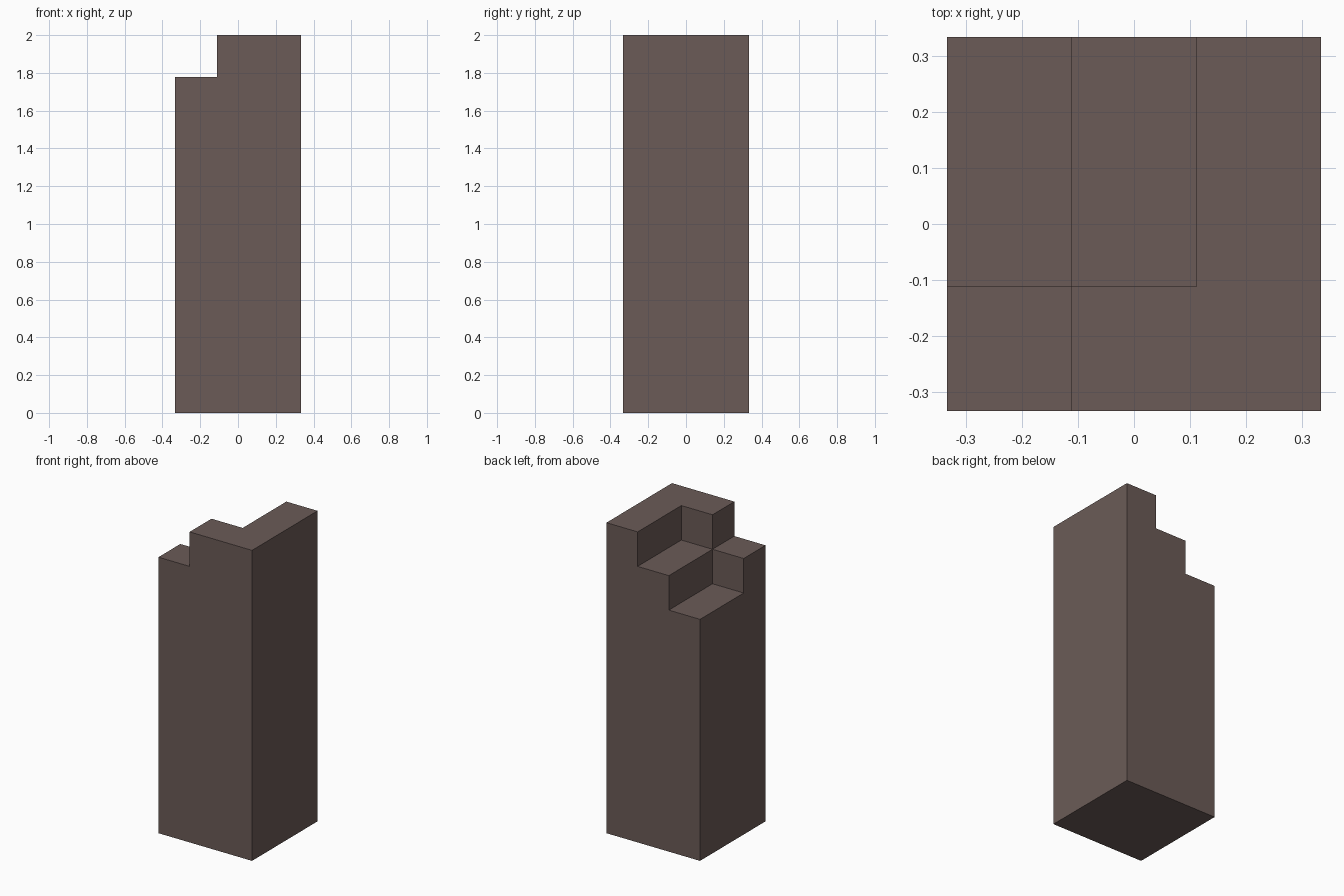
import bpy

cube = bpy.data.objects.get("Cube")
if cube:
    bpy.data.objects.remove(cube, do_unlink=True)

STEP = 2 / 9          # the block is three steps wide, nine steps tall
HALF = 1.5 * STEP
OUT = HALF + 0.1      # cutters reach past the block

brown = bpy.data.materials.new("dark brown stone")
brown.use_nodes = True
color = (0.147, 0.105, 0.095, 1)
brown.diffuse_color = color
brown.node_tree.nodes["Principled BSDF"].inputs["Base Color"].default_value = color


def box(name, low, high):
    """Axis-aligned box between two corners."""
    center = [(a + b) / 2 for a, b in zip(low, high)]
    bpy.ops.mesh.primitive_cube_add(size=1, location=center)
    obj = bpy.context.object
    obj.name = name
    obj.scale = [b - a for a, b in zip(low, high)]
    bpy.ops.object.transform_apply(location=True, rotation=False, scale=True)
    obj.data.materials.append(brown)
    return obj


# Tall square pillar
pillar = box("pillar", (-HALF, -HALF, 0), (HALF, HALF, 9 * STEP))

# Stepped notches in the top: right edge strip, back area, deepest corner
notches = {
    "edge_notch": (-STEP / 2, -OUT, 8 * STEP),
    "back_notch": (STEP / 2, -STEP / 2, 8 * STEP),
    "corner_notch": (-STEP / 2, -STEP / 2, 7 * STEP),
}
for name, (x_max, y_min, z_min) in notches.items():
    cutter = box(name, (-OUT, y_min, z_min), (x_max, OUT, 2.2))
    cutter.hide_render = True
    cutter.hide_set(True)
    cut = pillar.modifiers.new(name, 'BOOLEAN')
    cut.operation = 'DIFFERENCE'
    cut.solver = 'EXACT'
    cut.object = cutter

# Bake the cuts into the pillar and drop the cutters
bpy.context.view_layer.objects.active = pillar
for name in notches:
    bpy.ops.object.modifier_apply(modifier=name)
    bpy.data.objects.remove(bpy.data.objects[name], do_unlink=True)
